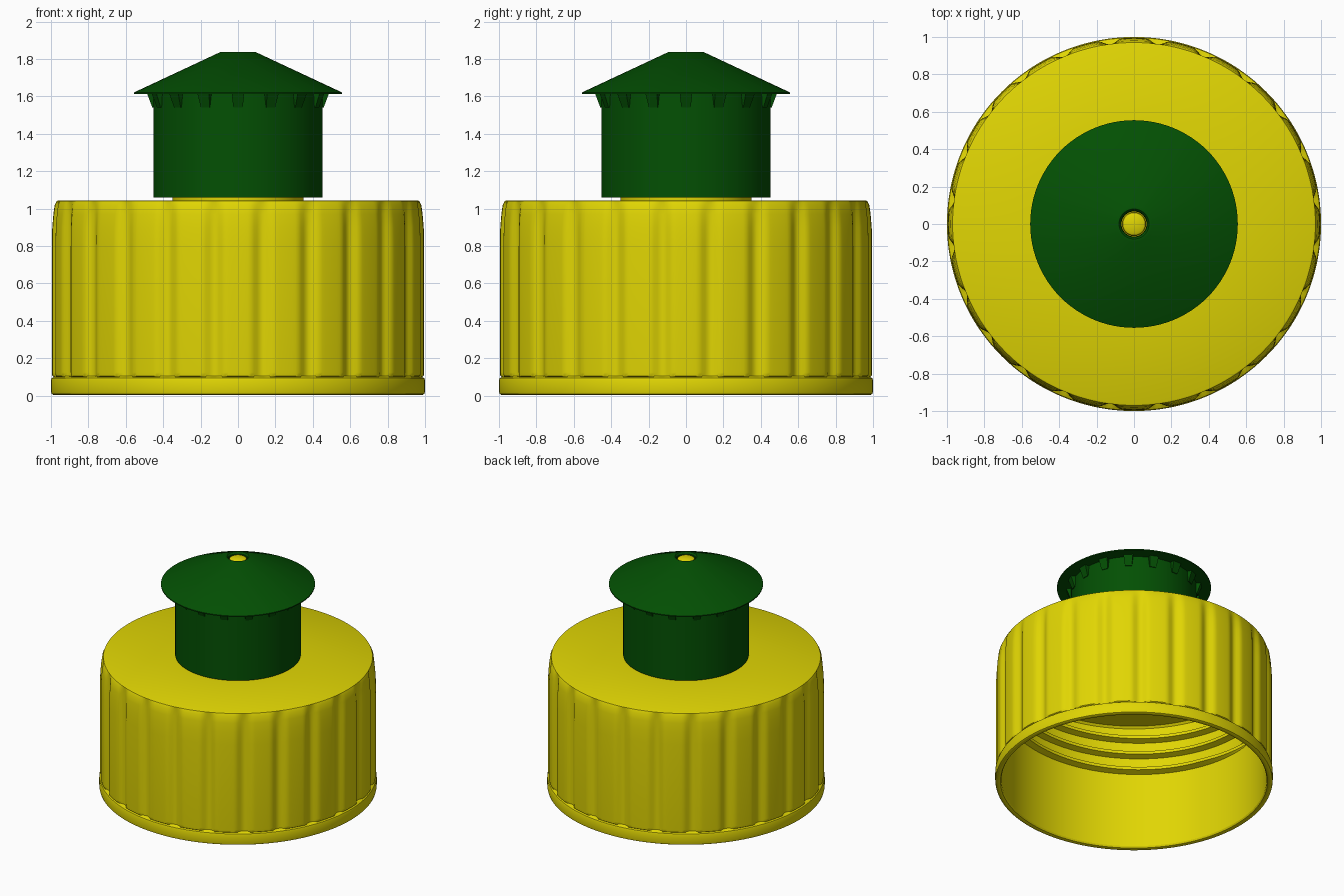
import bpy, bmesh, math
from math import cos, sin, pi, radians

if "Cube" in bpy.data.objects:
    bpy.data.objects.remove(bpy.data.objects["Cube"])


def material(name, rgb):
    m = bpy.data.materials.new(name)
    m.diffuse_color = (*rgb, 1)
    m.use_nodes = True
    m.node_tree.nodes["Principled BSDF"].inputs["Base Color"].default_value = m.diffuse_color
    return m


YELLOW = material("yellow_plastic", (0.75, 0.67, 0.001))
GREEN = material("green_plastic", (0.001, 0.08, 0.001))


def finish(name, bm, mat, angle=30):
    bmesh.ops.remove_doubles(bm, verts=bm.verts, dist=1e-5)
    bmesh.ops.recalc_face_normals(bm, faces=bm.faces)
    me = bpy.data.meshes.new(name)
    bm.to_mesh(me)
    bm.free()
    me.materials.append(mat)
    ob = bpy.data.objects.new(name, me)
    bpy.context.collection.objects.link(ob)
    bpy.ops.object.select_all(action='DESELECT')
    ob.select_set(True)
    bpy.context.view_layer.objects.active = ob
    bpy.ops.object.shade_smooth_by_angle(angle=radians(angle))
    return ob


def skin(bm, rings, closed):
    """Bridge successive closed sections with quads."""
    n = len(rings[0])
    count = len(rings) if closed else len(rings) - 1
    for i in range(count):
        a, b = rings[i], rings[(i + 1) % len(rings)]
        for j in range(n):
            k = (j + 1) % n
            bm.faces.new((a[j], a[k], b[k], b[j]))


def revolve(name, profile, n, mat, shape=lambda i, r, a: r, closed=True):
    bm = bmesh.new()
    rings = []
    for i, (r, z) in enumerate(profile):
        ring = []
        for j in range(n):
            a = 2 * pi * j / n
            q = shape(i, r, a)
            ring.append(bm.verts.new((q * cos(a), q * sin(a), z)))
        rings.append(ring)
    skin(bm, rings, closed)
    return finish(name, bm, mat)


# Screw cap: rounded base band, fluted skirt, flat top and hollow inside
FLUTES, FLOOR_R, HALF = 24, 0.968, radians(4)
skirt = [(0.985, 0.1), (0.993, 0.106), (0.995, 0.125), (0.995, 0.8), (0.993, 0.9),
         (0.987, 0.97), (0.98, 1.02), (0.97, 1.04)]
band = [(0.955, 0.02), (0.962, 0.008), (0.974, 0.004), (0.988, 0.005), (0.997, 0.01),
        (1.0, 0.022), (1.0, 0.082), (0.996, 0.094)]
inside = [(0.962, 1.044), (0.3, 1.044), (0.3, 1.01), (0.94, 1.01), (0.955, 0.995)]
first = len(band)


def flute(i, r, a):
    if not first < i < first + len(skirt) - 1:
        return r
    step = 2 * pi / FLUTES
    d = abs((a % step) - step / 2)
    if d >= HALF:
        return r
    return r - (r - FLOOR_R) * cos(d / HALF * pi / 2) ** 2


revolve("screw_cap", band + skirt + inside, FLUTES * 15, YELLOW, flute)

# Hollow spout with the sealing pin on top
revolve("spout", [(0.3, 1.01), (0.35, 1.02), (0.35, 1.6), (0.065, 1.62), (0.065, 1.81),
                  (0.06, 1.822), (0.045, 1.83), (0, 1.832), (0, 1.56), (0.3, 1.55)],
        64, YELLOW)

# Internal screw thread, tapering into the wall at both ends
bm = bmesh.new()
sections, turns, steps = [], 2.75, 264
for s in range(steps + 1):
    t = s / steps
    a = radians(172) + t * turns * 2 * pi
    z = 0.62 + t * turns * 0.13
    fade = min(1, t * 40, (1 - t) * 40)
    rin = 0.953 - 0.045 * fade
    sections.append([bm.verts.new((r * cos(a), r * sin(a), z + dz)) for r, dz in
                     ((0.96, -0.026), (rin, -0.012), (rin, 0.012), (0.96, 0.026))])
skin(bm, sections, False)
bm.faces.new(sections[0])
bm.faces.new(sections[-1])
finish("screw_thread", bm, YELLOW)

# Push-pull closure: sleeve with conical flange and a hole at the tip
revolve("pull_closure", [(0.36, 1.06), (0.453, 1.06), (0.453, 1.618), (0.555, 1.614),
                         (0.555, 1.622), (0.095, 1.837), (0.08, 1.837), (0.07, 1.825),
                         (0.067, 1.74), (0.36, 1.65)], 96, GREEN)

# Small tapered grip ribs under the flange
bm = bmesh.new()
for k in range(16):
    a = 2 * pi * k / 16
    def rib_ring(z, r, w):
        return [bm.verts.new((x * cos(a) - y * sin(a), x * sin(a) + y * cos(a), z))
                for x, y in ((0.44, -w), (r, -w), (r, w), (0.44, w))]
    low, top = rib_ring(1.54, 0.458, 0.025), rib_ring(1.618, 0.487, 0.034)
    skin(bm, [low, top], False)
    bm.faces.new(low)
    bm.faces.new(top)
finish("grip_ribs", bm, GREEN)
